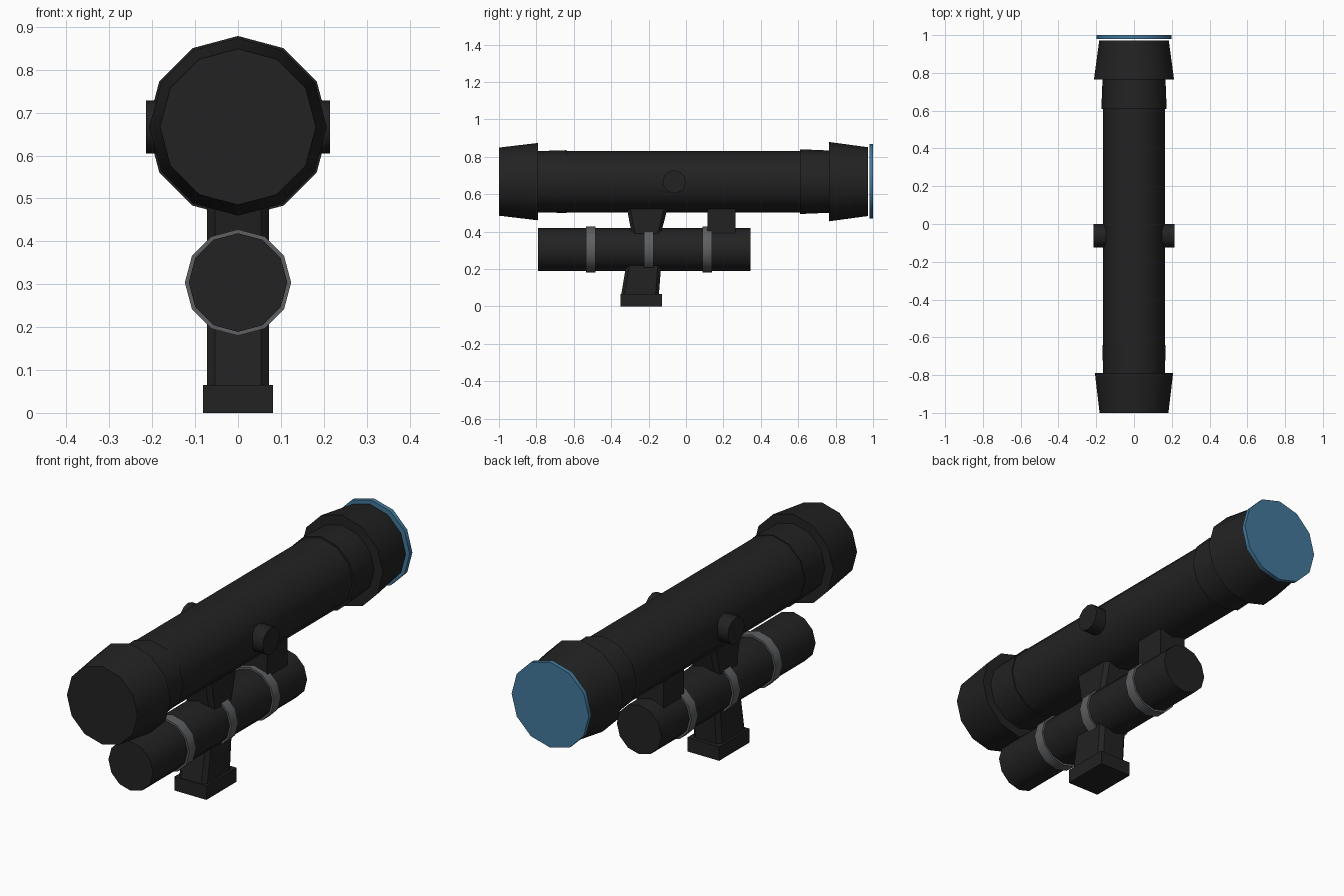
import bpy
import bmesh
from math import sin, cos, pi, radians
from mathutils import Matrix

if "Cube" in bpy.data.objects:
    bpy.data.objects.remove(bpy.data.objects["Cube"])


def material(name, rgb):
    m = bpy.data.materials.new(name)
    m.use_nodes = True
    m.diffuse_color = (*rgb, 1)
    m.node_tree.nodes["Principled BSDF"].inputs["Base Color"].default_value = (*rgb, 1)
    return m


BLACK = material("matte black", (0.016, 0.016, 0.016))
GREY = material("ring grey", (0.11, 0.115, 0.12))
BLUE = material("lens blue", (0.055, 0.19, 0.33))
SIDES = 12


def finish(name, bm, mat, smooth=False):
    bmesh.ops.recalc_face_normals(bm, faces=bm.faces)
    mesh = bpy.data.meshes.new(name)
    bm.to_mesh(mesh)
    bm.free()
    mesh.materials.append(mat)
    ob = bpy.data.objects.new(name, mesh)
    bpy.context.collection.objects.link(ob)
    if smooth:
        bpy.ops.object.select_all(action="DESELECT")
        ob.select_set(True)
        bpy.context.view_layer.objects.active = ob
        bpy.ops.object.shade_smooth_by_angle(angle=radians(40))
    return ob


def loft(bm, rings):
    """Skin a list of equal-length rings and cap both ends."""
    rows = [[bm.verts.new(p) for p in ring] for ring in rings]
    n = len(rows[0])
    for a, b in zip(rows, rows[1:]):
        for i in range(n):
            j = (i + 1) % n
            bm.faces.new((a[i], a[j], b[j], b[i]))
    bm.faces.new(rows[0])
    bm.faces.new(rows[-1])


def turned(name, profile, z, mat):
    """Twelve-sided part along y from (y, radius) pairs."""
    bm = bmesh.new()
    angles = [2 * pi * i / SIDES for i in range(SIDES)]
    loft(bm, [[(r * cos(a), y, z + r * sin(a)) for a in angles] for y, r in profile])
    return finish(name, bm, mat, True)


def post(name, low, high, half_x, chamfer):
    """Upright block with cut corners between two (z, y0, y1) levels."""
    bm = bmesh.new()
    rings = []
    for z, y0, y1 in (low, high):
        x, c = half_x, chamfer
        half = [(x - c, y0), (x, y0 + c), (x, y1 - c), (x - c, y1)]
        outline = half + [(-px, py) for px, py in reversed(half)]
        rings.append([(px, py, z) for px, py in outline])
    loft(bm, rings)
    return finish(name, bm, BLACK)


def box(name, x, y0, y1, z0, z1):
    bm = bmesh.new()
    loft(bm, [[(-x, y0, z), (x, y0, z), (x, y1, z), (-x, y1, z)] for z in (z0, z1)])
    return finish(name, bm, BLACK)


# Main tube with flared ends and shallow collars
AXIS = 0.667
turned("main_tube", [(-0.80, 0.164), (0.78, 0.164)], AXIS, BLACK)
turned("front_collar", [(-0.80, 0.163), (-0.64, 0.168)], AXIS, BLACK)
turned("rear_collar", [(0.61, 0.173), (0.78, 0.166)], AXIS, BLACK)
turned("front_hood", [(-1.0, 0.182), (-0.79, 0.207)], AXIS, BLACK)
turned("rear_hood", [(0.765, 0.212), (0.972, 0.184)], AXIS, BLACK)
turned("rear_lens", [(0.98, 0.199), (1.0, 0.199)], 0.669, BLUE)

# Side adjustment knobs
for side, sign in (("left", 1), ("right", -1)):
    bm = bmesh.new()
    bmesh.ops.create_cone(bm, cap_ends=True, segments=SIDES, radius1=0.062, radius2=0.062,
                          depth=0.115,
                          matrix=Matrix.Translation((sign * 0.1575, -0.063, AXIS))
                          @ Matrix.Rotation(pi / 2, 4, "Y"))
    finish(side + "_knob", bm, BLACK, True)

# Lower tube and its clamp rings
LOWER = 0.304
turned("lower_tube", [(-0.79, 0.115), (0.345, 0.115)], LOWER, BLACK)
for name, y in (("front_ring", -0.51), ("middle_ring", -0.2), ("rear_ring", 0.113)):
    turned(name, [(y - 0.025, 0.124), (y + 0.025, 0.124)], LOWER, GREY)

# Supports between the tubes and down to the foot
post("upper_post", (0.385, -0.29, -0.135), (0.52, -0.315, -0.1), 0.072, 0.018)
box("rear_post", 0.07, 0.115, 0.265, 0.39, 0.52)
post("lower_post", (0.06, -0.347, -0.145), (0.22, -0.32, -0.133), 0.072, 0.018)
box("foot", 0.082, -0.35, -0.127, 0.0, 0.065)
